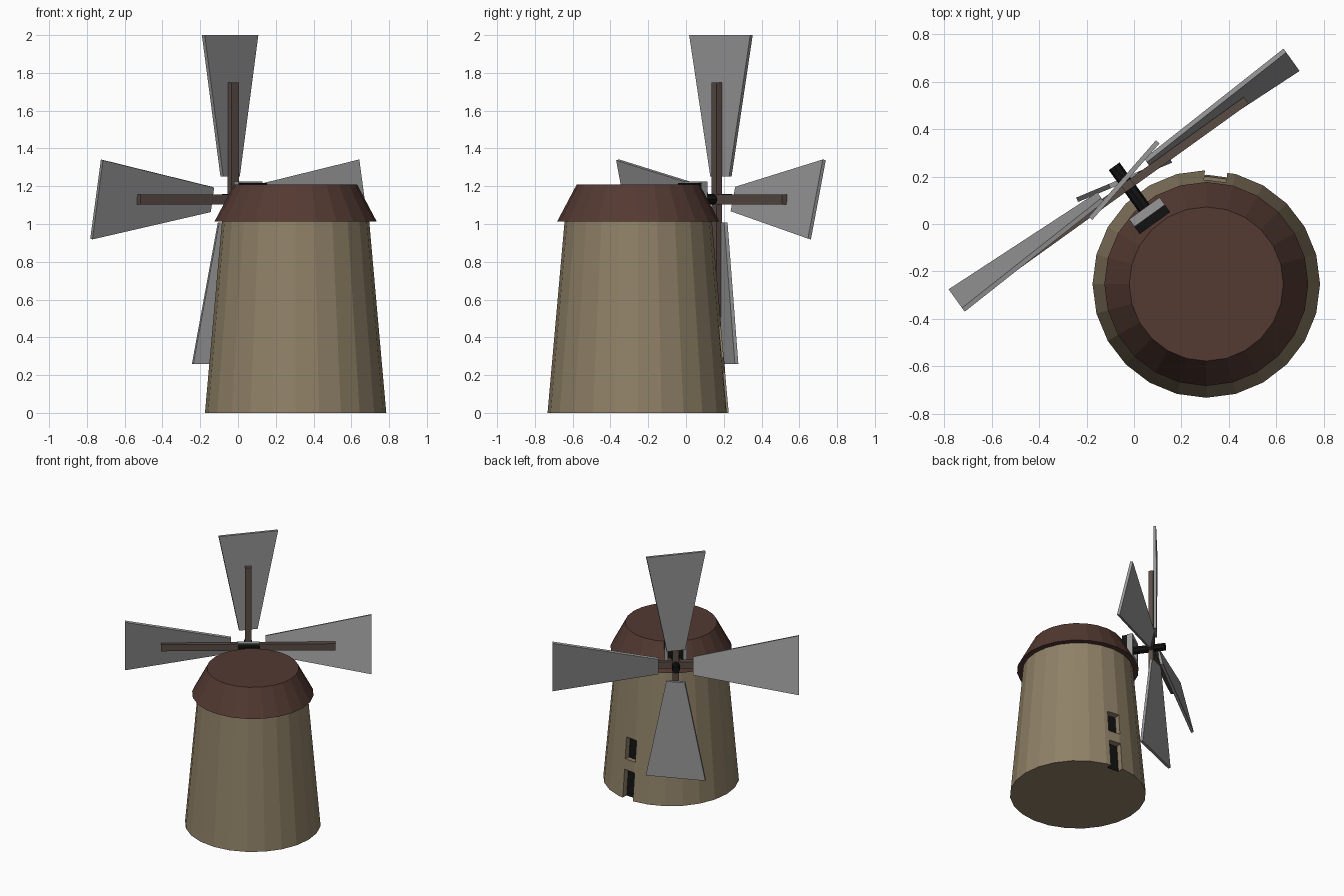
import bpy, bmesh, math
from mathutils import Matrix, Vector

if "Cube" in bpy.data.objects:
    bpy.data.objects.remove(bpy.data.objects["Cube"])

def material(name, rgb):
    m = bpy.data.materials.new(name)
    m.diffuse_color = (*rgb, 1)
    m.use_nodes = True
    m.node_tree.nodes["Principled BSDF"].inputs["Base Color"].default_value = m.diffuse_color
    return m

STONE = material("tan_stone", (0.28, 0.22, 0.137))
ROOF = material("dark_brown_roof", (0.088, 0.042, 0.032))
WOOD = material("spar_wood", (0.10, 0.07, 0.06))
CLOTH = material("grey_sail", (0.31, 0.31, 0.31))
BLACK = material("black", (0.006, 0.006, 0.006))

CX, CY = 0.305, -0.253
HUB_D, HUB_Z = 0.558, 1.13

# Sail frame: local x runs across the sails, y points out along the shaft
a = math.radians(35.7)
u = Vector((math.cos(a), math.sin(a), 0))
SAILS = Matrix.Translation(Vector((CX, CY, 0)) - 0.026 * u) @ Matrix.Rotation(a, 4, 'Z')

def finish(name, bm, mat, matrix=Matrix()):
    bm.transform(matrix)
    bmesh.ops.recalc_face_normals(bm, faces=bm.faces)
    me = bpy.data.meshes.new(name)
    bm.to_mesh(me)
    bm.free()
    me.materials.append(mat)
    ob = bpy.data.objects.new(name, me)
    bpy.context.collection.objects.link(ob)
    return ob

def box(name, lo, hi, mat, matrix=SAILS):
    lo, hi = Vector(lo), Vector(hi)
    bm = bmesh.new()
    bmesh.ops.create_cube(bm, size=1)
    bmesh.ops.scale(bm, vec=hi - lo, verts=bm.verts)
    bmesh.ops.translate(bm, vec=(lo + hi) / 2, verts=bm.verts)
    return finish(name, bm, mat, matrix)

def cone(name, r1, r2, z1, z2, sides, mat, matrix):
    bm = bmesh.new()
    bmesh.ops.create_cone(bm, cap_ends=True, segments=sides, radius1=r1, radius2=r2,
                          depth=z2 - z1)
    bmesh.ops.translate(bm, vec=(0, 0, (z1 + z2) / 2), verts=bm.verts)
    return finish(name, bm, mat, matrix)

# Tower and cap
CENTRE = Matrix.Translation((CX, CY, 0))
tower = cone("tower", 0.48, 0.39, 0, 1.012, 24, STONE, CENTRE)
cone("cap", 0.43, 0.325, 1.012, 1.21, 24, ROOF, CENTRE)

# Door and windows: recesses cut along the wall slope, each with a dark back plate
SLOPE = math.atan(0.09 / 1.012)
def opening(name, azimuth, z1, z2, width=0.095, depth=0.05):
    m = (CENTRE @ Matrix.Rotation(math.radians(azimuth), 4, 'Z')
         @ Matrix.Translation((0.478, 0, 0)) @ Matrix.Rotation(-SLOPE, 4, 'Y'))
    w = width / 2
    cutter = box(name + "_cutter", (-depth, -w, z1), (0.1, w, z2), STONE, m)
    cutter.hide_render = True
    cutter.hide_set(True)
    cutter.display_type = 'WIRE'
    mod = tower.modifiers.new(name, 'BOOLEAN')
    mod.operation = 'DIFFERENCE'
    mod.solver = 'EXACT'
    mod.object = cutter
    box(name, (-depth - 0.003, -w, max(z1, 0.005)), (-depth + 0.004, w, z2), BLACK, m)
    return cutter

cutters = [opening("door", 85, -0.05, 0.215),
           opening("upper_window", 85, 0.295, 0.46),
           opening("side_window", 171, 0.075, 0.245)]

# Apply the cuts and drop the cutters
bpy.context.view_layer.update()
cut = bpy.data.meshes.new_from_object(
    tower.evaluated_get(bpy.context.evaluated_depsgraph_get()))
tower.modifiers.clear()
tower.data = cut
for c in cutters:
    bpy.data.objects.remove(c)

# Shaft housing: grey frame around a dark opening
box("shaft_opening", (-0.06, 0.335, 1.045), (0.06, 0.378, 1.21), BLACK)
box("housing_back", (-0.079, 0.335, 1.05), (0.079, 0.373, 1.218), BLACK)
box("housing_top", (-0.079, 0.373, 1.195), (0.079, 0.412, 1.225), CLOTH)
box("housing_sill", (-0.079, 0.373, 1.04), (0.079, 0.412, 1.07), CLOTH)
for side, s in (("left", -1), ("right", 1)):
    x = sorted((s * 0.079, s * 0.054))
    box("housing_post_" + side, (x[0], 0.373, 1.07), (x[1], 0.412, 1.195), CLOTH)

# Shaft
cone("shaft", 0.028, 0.028, 0.36, 0.63, 8, BLACK,
     SAILS @ Matrix.Translation((0, 0, HUB_Z)) @ Matrix.Rotation(-math.pi / 2, 4, 'X'))

# Spars: two crossed beams behind the sails
y1, y2 = HUB_D - 0.045, HUB_D - 0.01
box("spar_across", (-0.615, y1, HUB_Z - 0.026), (0.615, y2, HUB_Z + 0.026), WOOD)
box("spar_upright", (-0.024, y1, HUB_Z - 0.62), (0.024, y2, HUB_Z + 0.62), WOOD)

# Sails: tapered boards, pitched alternately
for k in range(4):
    pitch = math.radians(13) * (1 if k % 2 else -1)
    bm = bmesh.new()
    bmesh.ops.create_cube(bm, size=1)
    for v in bm.verts:
        tip = v.co.z > 0
        v.co = (v.co.x * (0.43 if tip else 0.133), v.co.y * 0.02, 0.87 if tip else 0.122)
    m = (SAILS @ Matrix.Translation((0, HUB_D, HUB_Z))
         @ Matrix.Rotation(k * math.pi / 2, 4, 'Y')
         @ Matrix.Rotation(-pitch, 4, 'Z'))
    # k = 0 (top): the edge at +x leans outward
    finish("sail_%d" % (k + 1), bm, CLOTH, m)
